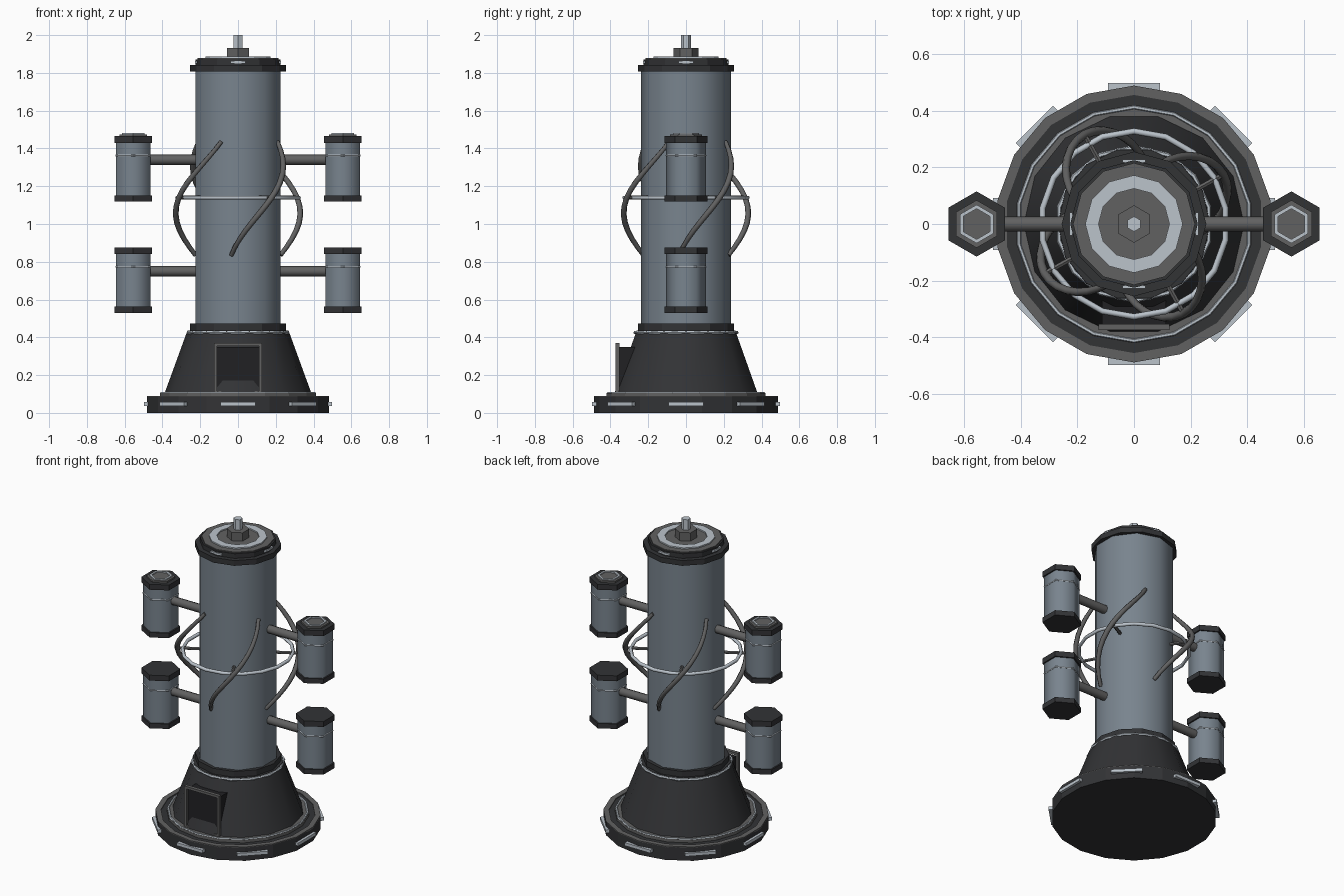
import bpy, bmesh
from math import pi, sin, cos, radians
from mathutils import Matrix, Vector

if "Cube" in bpy.data.objects:
    bpy.data.objects.remove(bpy.data.objects["Cube"])


def mat(name, c):
    m = bpy.data.materials.new(name)
    m.diffuse_color = (*c, 1)
    m.use_nodes = True
    m.node_tree.nodes["Principled BSDF"].inputs["Base Color"].default_value = m.diffuse_color
    return m


STEEL = mat("blue_steel", (0.19, 0.23, 0.27))
DARK = mat("dark_metal", (0.032, 0.033, 0.036))
BLACK = mat("recess", (0.015, 0.015, 0.017))
GREY = mat("grey_metal", (0.12, 0.12, 0.12))
LIGHT = mat("light_trim", (0.5, 0.55, 0.6))


def finish(name, bm, m, smooth=0):
    bmesh.ops.remove_doubles(bm, verts=bm.verts, dist=1e-5)
    bmesh.ops.recalc_face_normals(bm, faces=bm.faces)
    me = bpy.data.meshes.new(name)
    bm.to_mesh(me)
    bm.free()
    me.materials.append(m)
    ob = bpy.data.objects.new(name, me)
    bpy.context.collection.objects.link(ob)
    if smooth:
        bpy.ops.object.select_all(action='DESELECT')
        ob.select_set(True)
        bpy.context.view_layer.objects.active = ob
        bpy.ops.object.shade_smooth_by_angle(angle=radians(smooth))
    return ob


def lathe(name, prof, n, m, at=(0, 0), closed=False, smooth=0, phase=pi / 2):
    """Spin an (r, z) profile into n flat sides around a vertical axis."""
    bm = bmesh.new()
    rows = [[bm.verts.new((at[0] + r * cos(phase + 2 * pi * i / n),
                           at[1] + r * sin(phase + 2 * pi * i / n), z))
             for r, z in prof] for i in range(n)]
    k = len(prof)
    for i in range(n):
        a, b = rows[i], rows[(i + 1) % n]
        for j in range(k if closed else k - 1):
            q = (j + 1) % k
            bm.faces.new((a[j], b[j], b[q], a[q]))
    if not closed:
        bm.faces.new([r[0] for r in rows])
        bm.faces.new([r[-1] for r in rows])
    return finish(name, bm, m, smooth)


def disc(name, r, z0, z1, n, m, **kw):
    return lathe(name, [(r, z0), (r, z1)], n, m, **kw)


def hoop(name, R, z, t, n, m, **kw):
    prof = [(R + t * cos(pi * i / 3), z + t * sin(pi * i / 3)) for i in range(6)]
    return lathe(name, prof, n, m, closed=True, **kw)


def band(name, r0, r1, z0, z1, n, m, **kw):
    return lathe(name, [(r0, z0), (r1, z0), (r1, z1), (r0, z1)], n, m, closed=True, **kw)


def box(name, c, s, m, ang=0):
    """Box at c, turned about the world z axis by ang."""
    bm = bmesh.new()
    bmesh.ops.create_cube(bm, size=1, matrix=Matrix.Rotation(ang, 4, 'Z')
                          @ Matrix.Translation(c) @ Matrix.Diagonal((*s, 1)))
    return finish(name, bm, m)


def rod(name, a, b, r, m, n=8):
    a, b = Vector(a), Vector(b)
    bm = bmesh.new()
    rot = (b - a).to_track_quat('Z', 'Y').to_matrix().to_4x4()
    bmesh.ops.create_cone(bm, cap_ends=True, segments=n, radius1=r, radius2=r,
                          depth=(b - a).length,
                          matrix=Matrix.Translation((a + b) / 2) @ rot)
    return finish(name, bm, m, 50)


# base disc, rim, step and trim ring
disc("base_disc", 0.488, 0, 0.085, 18, DARK)
band("base_rim", 0.455, 0.488, 0.08, 0.09, 18, GREY)
disc("base_step", 0.42, 0.08, 0.105, 18, GREY)
hoop("base_trim_ring", 0.412, 0.103, 0.008, 18, LIGHT)
for k in range(8):
    box(f"base_plate_{k}", (0, -0.485, 0.047), (0.185, 0.024, 0.02), LIGHT, k * pi / 4)

# conical foot with collar
lathe("foot_cone", [(0.39, 0.1), (0.268, 0.435)], 14, DARK, phase=0, smooth=40)
hoop("foot_trim_ring", 0.27, 0.425, 0.009, 14, LIGHT)
disc("lower_collar", 0.255, 0.432, 0.472, 12, DARK)

# doorway at the front
box("door_recess", (0, -0.275, 0.225), (0.225, 0.16, 0.25), BLACK)
for s in (-1, 1):
    box(f"door_post_{s}", (s * 0.118, -0.363, 0.235), (0.016, 0.022, 0.27), GREY)
box("door_lintel", (0, -0.363, 0.362), (0.25, 0.022, 0.016), GREY)
box("door_sill", (0, -0.363, 0.108), (0.25, 0.022, 0.016), GREY)

# main column
disc("column", 0.237, 0.45, 1.83, 10, STEEL, smooth=40)

# stepped cap, hub and pin
disc("upper_collar", 0.255, 1.808, 1.842, 12, DARK)
disc("cap_tier", 0.225, 1.84, 1.872, 12, DARK)
disc("cap_lid", 0.215, 1.87, 1.878, 12, GREY)
band("cap_trim_ring", 0.125, 0.172, 1.87, 1.886, 12, LIGHT)
disc("cap_hub", 0.066, 1.87, 1.932, 6, GREY)
disc("cap_pin", 0.027, 1.93, 2.0, 6, LIGHT)
for k in range(4):
    box(f"cap_plate_{k}", (0, -0.222, 1.857), (0.08, 0.012, 0.012), LIGHT, k * pi / 2)

# side pods on arms
for s in (-1, 1):
    for z, level in ((0.53, "lower"), (1.12, "upper")):
        p, tag = (s * 0.555, 0), f"{level}_{'right' if s > 0 else 'left'}"
        rod(f"pod_arm_{tag}", (s * 0.2, 0, z + 0.22), (s * 0.49, 0, z + 0.22), 0.027, GREY)
        disc(f"pod_body_{tag}", 0.105, z + 0.02, z + 0.33, 6, STEEL, at=p, smooth=65)
        disc(f"pod_foot_{tag}", 0.115, z, z + 0.032, 6, DARK, at=p)
        disc(f"pod_cap_{tag}", 0.115, z + 0.31, z + 0.345, 6, DARK, at=p)
        hoop(f"pod_band_{tag}", 0.104, z + 0.243, 0.005, 6, LIGHT, at=p)
        if level == "upper":
            disc(f"pod_lid_{tag}", 0.084, z + 0.34, z + 0.355, 6, GREY, at=p)
            band(f"pod_lid_ring_{tag}", 0.054, 0.068, z + 0.35, z + 0.362, 6, LIGHT, at=p)

# orbit ring with spokes and bowed spiral ribs
hoop("orbit_ring", 0.327, 1.14, 0.011, 18, LIGHT, smooth=65)
for k in range(4):
    mid = radians(29 + 90 * k)
    d = Vector((cos(mid), sin(mid), 0))
    rod(f"orbit_spoke_{k}", d * 0.2 + Vector((0, 0, 1.14)), d * 0.35 + Vector((0, 0, 1.14)),
        0.01, GREY, 6)
    cu = bpy.data.curves.new(f"spiral_rib_{k}", 'CURVE')
    cu.dimensions = '3D'
    cu.bevel_depth = 0.016
    cu.bevel_resolution = 1
    cu.use_fill_caps = True
    sp = cu.splines.new('POLY')
    sp.points.add(14)
    for i, pt in enumerate(sp.points):
        t = i / 14
        a = mid + radians(76) * (t - 0.5)
        r = 0.228 + 0.132 * sin(pi * t)
        pt.co = (r * cos(a), r * sin(a), 0.835 + 0.6 * t, 1)
        pt.radius = 0.75 + 0.25 * sin(pi * t)
    cu.materials.append(GREY)
    bpy.context.collection.objects.link(bpy.data.objects.new(f"spiral_rib_{k}", cu))
